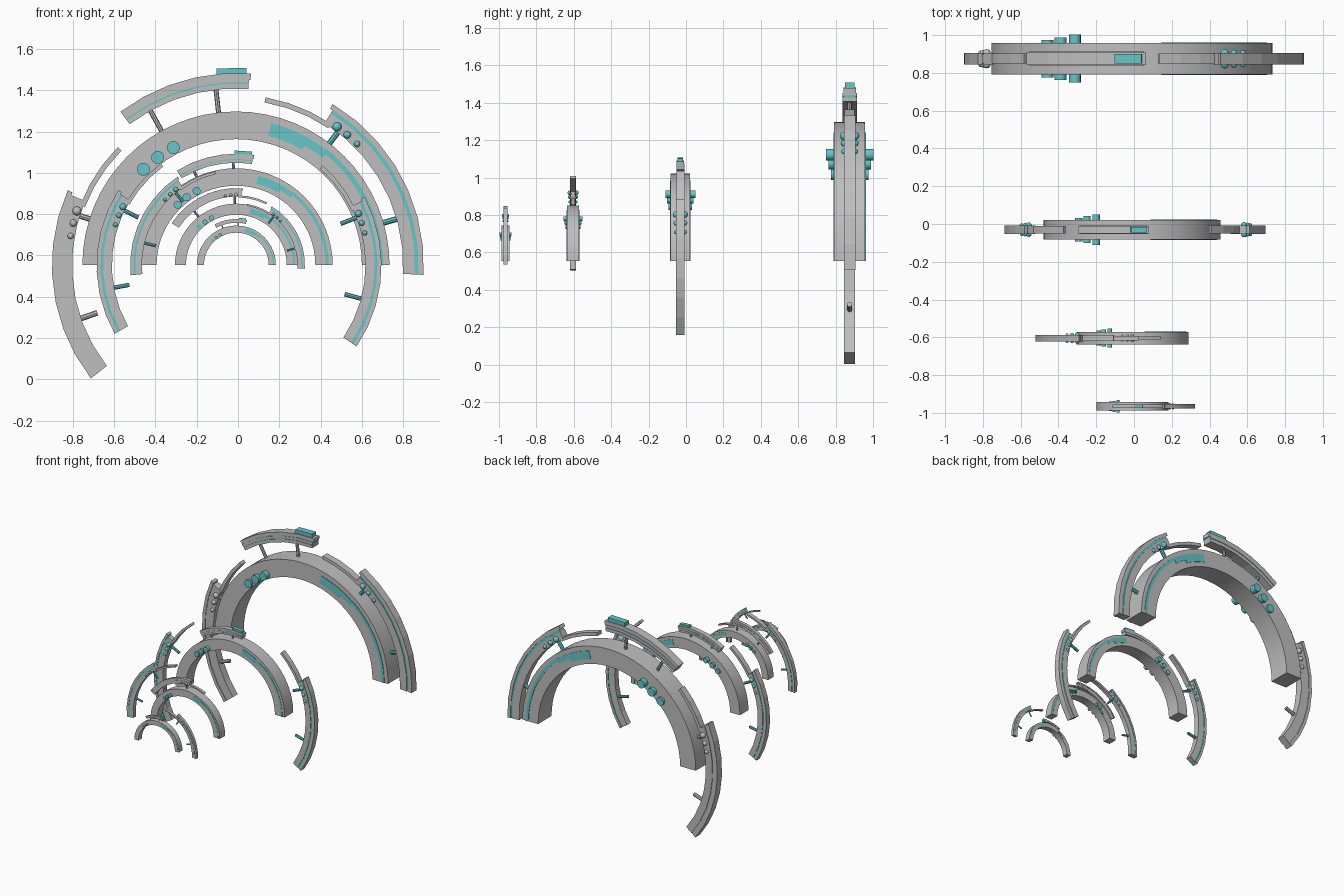
import bpy, bmesh
from math import sin, cos, radians
from mathutils import Vector, Matrix

old = bpy.data.objects.get("Cube")
if old:
    bpy.data.objects.remove(old)


def material(name, rgb):
    m = bpy.data.materials.new(name)
    m.use_nodes = True
    m.diffuse_color = (*rgb, 1)
    m.node_tree.nodes["Principled BSDF"].inputs["Base Color"].default_value = (*rgb, 1)
    return m


GREY = material("light grey", (0.52, 0.52, 0.52))
TEAL = material("teal", (0.13, 0.57, 0.58))


def finish(name, bm, mat, smooth=False):
    bmesh.ops.recalc_face_normals(bm, faces=bm.faces)
    me = bpy.data.meshes.new(name)
    bm.to_mesh(me)
    bm.free()
    me.materials.append(mat)
    ob = bpy.data.objects.new(name, me)
    bpy.context.collection.objects.link(ob)
    if smooth:
        bpy.ops.object.select_all(action="DESELECT")
        ob.select_set(True)
        bpy.context.view_layer.objects.active = ob
        bpy.ops.object.shade_smooth_by_angle(angle=radians(35))
    return ob


def polar(c, r, deg, y=0.0):
    """Point at radius r, angle measured from straight up towards +x."""
    a = radians(deg)
    return Vector((c[0] + r * sin(a), c[1] + y, c[2] + r * cos(a)))


def ring(name, mat, c, r0, r1, a0, a1, half, steps, y=0.0, smooth=False):
    """Curved bar of rectangular section."""
    bm = bmesh.new()
    loops = []
    for i in range(steps + 1):
        a = a0 + (a1 - a0) * i / steps
        loops.append([bm.verts.new(polar(c, r, a, y + d)) for r, d in
                      ((r0, -half), (r1, -half), (r1, half), (r0, half))])
    for p, q in zip(loops, loops[1:]):
        for k in range(4):
            j = (k + 1) % 4
            bm.faces.new((p[k], p[j], q[j], q[k]))
    bm.faces.new(loops[0])
    bm.faces.new(loops[-1])
    return finish(name, bm, mat, smooth)


def rod(name, mat, p, q, radius, sides=8):
    bm = bmesh.new()
    d = q - p
    m = Matrix.Translation((p + q) / 2) @ d.to_track_quat("Z", "Y").to_matrix().to_4x4()
    bmesh.ops.create_cone(bm, cap_ends=True, segments=sides, radius1=radius,
                          radius2=radius, depth=d.length, matrix=m)
    return finish(name, bm, mat, True)


def ball(name, mat, p, radius):
    bm = bmesh.new()
    bmesh.ops.create_uvsphere(bm, u_segments=12, v_segments=8, radius=radius,
                              matrix=Matrix.Translation(p))
    return finish(name, bm, mat, True)


def arch(tag, c, k):
    """Half-circle arch with face panels and three through-pins."""
    half = 0.083 * k
    ring(tag + "_arch", GREY, c, 0.61 * k, 0.744 * k, -90, 90, half, 32, smooth=True)
    for side, s in (("front", -1), ("back", 1)):
        y = s * half
        ring(f"{tag}_{side}_panel", TEAL, c, 0.645 * k, 0.708 * k, 14, 30, 0.004 * k, 6, y)
        ring(f"{tag}_{side}_panel_step", TEAL, c, 0.668 * k, 0.708 * k, 30, 39, 0.004 * k, 4, y)
        ring(f"{tag}_{side}_stripe", TEAL, c, 0.69 * k, 0.713 * k, 38, 90, 0.004 * k, 18, y)
    for i, (a, reach) in enumerate(((-44, 0.1), (-36, 0.113), (-28, 0.127))):
        rod(f"{tag}_pin_{i + 1}", TEAL, polar(c, 0.645 * k, a, -reach * k),
            polar(c, 0.645 * k, a, reach * k), 0.031 * k, 16)


def side_guard(tag, c, k, start, way, accent, inner):
    """Long curved guard: slab, groove, cap, thin leading strip, struts and studs."""
    end = start + 62 * way
    ring(tag + "_slab", GREY, c, 0.81 * k, 0.868 * k, start + way, end, 0.03 * k, 7)
    ring(tag + "_groove", accent, c, 0.866 * k, 0.887 * k, start + way, end, 0.025 * k, 7)
    ring(tag + "_cap", GREY, c, 0.885 * k, 0.91 * k, start, end, 0.03 * k, 7)
    ring(tag + "_strip", GREY, c, 0.8 * k, 0.825 * k, start - 21 * way, start + 3 * way,
         0.027 * k, 3)
    for i, a in enumerate((6.5, 43)):
        rod(f"{tag}_strut_{i + 1}", accent, polar(c, inner, start + a * way),
            polar(c, 0.82 * k, start + a * way), 0.014 * k)
    for i, (a, r) in enumerate(((5.2, 0.022), (9.5, 0.018), (14, 0.015))):
        for side, s in (("front", -1), ("back", 1)):
            ball(f"{tag}_{side}_stud_{i + 1}", accent,
                 polar(c, 0.83 * k, start + a * way, s * 0.03 * k), r * k)


def top_guard(tag, c, k, start, inner):
    """Short guard over the crown, with a block on top and two posts."""
    end = start + 41
    ring(tag + "_slab", GREY, c, 0.855 * k, 0.879 * k, start, end, 0.038 * k, 5)
    ring(tag + "_groove", TEAL, c, 0.877 * k, 0.888 * k, start, end, 0.034 * k, 5)
    ring(tag + "_shoulder", GREY, c, 0.886 * k, 0.902 * k, start, end, 0.038 * k, 5)
    ring(tag + "_cap", GREY, c, 0.9 * k, 0.93 * k, start, end + 0.5, 0.034 * k, 5)
    for i, a in enumerate((8, 30.5)):
        rod(f"{tag}_post_{i + 1}", GREY, polar(c, inner, start + a),
            polar(c, 0.865 * k, start + a), 0.012 * k)
    a = start + 35.7
    bm = bmesh.new()
    m = (Matrix.Translation(polar(c, 0.938 * k, a)) @ Matrix.Rotation(radians(a), 4, "Y")
         @ Matrix.Diagonal((0.145 * k, 0.05 * k, 0.032 * k, 1)))
    bmesh.ops.create_cube(bm, size=1, matrix=m)
    finish(tag + "_block", bm, TEAL)


# Four arches of falling size, from back to front
centres = {
    "large": (Vector((-0.01, 0.875, 0.553)), 1.0),
    "medium": (Vector((-0.01, -0.03, 0.553)), 0.63),
    "small": (Vector((-0.008, -0.604, 0.553)), 0.4),
    "tiny": (Vector((-0.008, -0.965, 0.553)), 0.257),
}
for tag, (c, k) in centres.items():
    arch(tag, c, k)

# Guards: arch, name, scale, start angle, direction, accent colour, strut inner radius
guards = (
    ("large", "left_guard", 1.0, 31, 1, TEAL, 0.72),
    ("large", "right_guard", 0.98, -66, -1, GREY, 0.71),
    ("medium", "left_guard", 0.775, 62, 1, TEAL, 0.545),
    ("medium", "right_guard", 0.742, -57.5, -1, TEAL, 0.525),
    ("small", "right_guard", 0.565, -33.5, -1, TEAL, 0.4),
    ("small", "upper_guard", 0.41, 5, -1, GREY, 0.285),
    ("tiny", "left_guard", 0.365, 31, 1, TEAL, 0.255),
)
for tag, part, scale, start, way, accent, inner in guards:
    side_guard(f"{tag}_{part}", centres[tag][0], scale, start, way, accent, inner)

for tag, scale, start in (("large", 1.0, -37), ("medium", 0.58, -32), ("tiny", 0.24, -28)):
    c, k = centres[tag]
    top_guard(tag + "_top_guard", c, scale, start, 0.73 * k)
